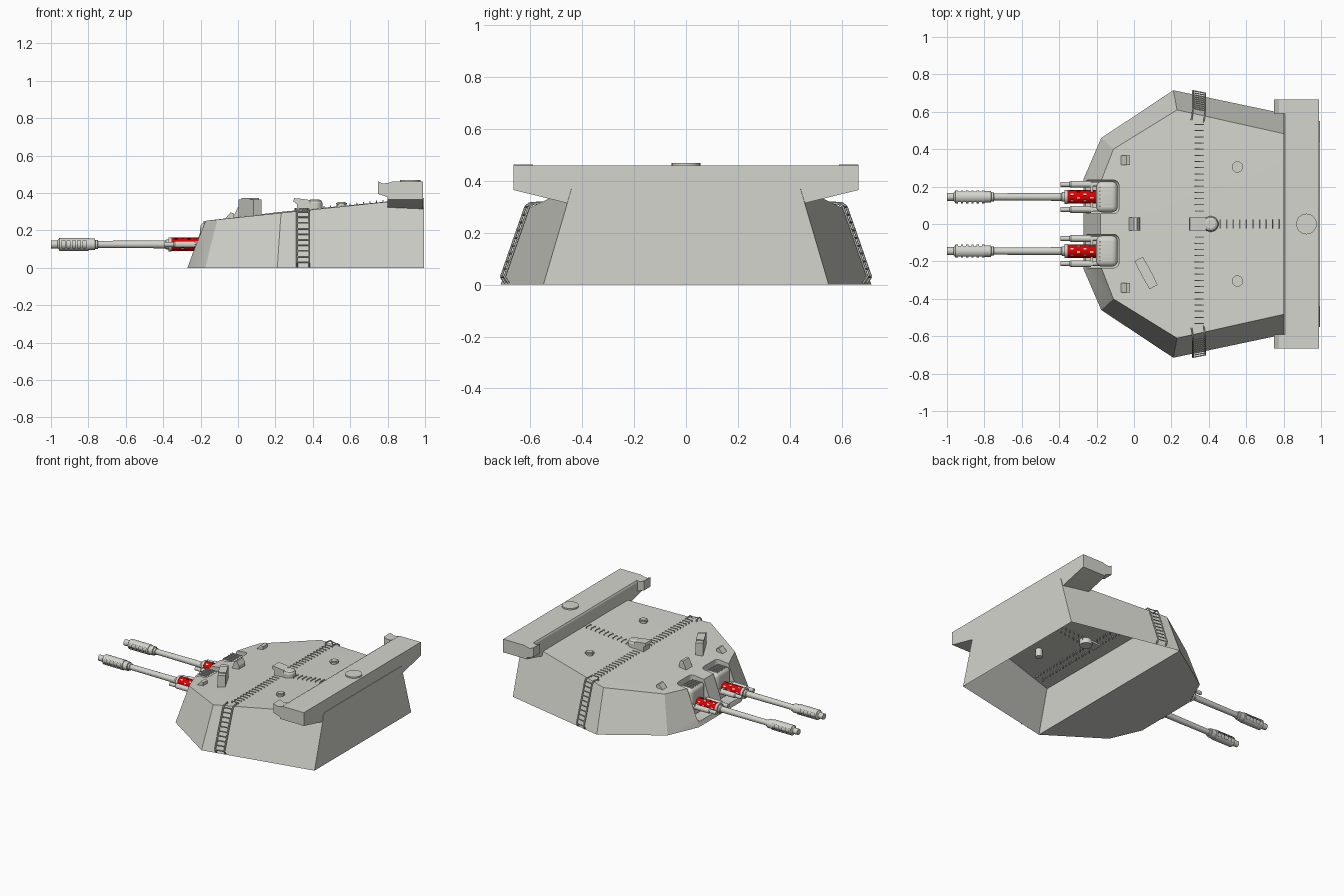
import bpy, bmesh, math
from mathutils import Vector, Matrix

if "Cube" in bpy.data.objects:
    bpy.data.objects.remove(bpy.data.objects["Cube"])


def material(name, rgb):
    m = bpy.data.materials.new(name)
    m.diffuse_color = (*rgb, 1)
    m.use_nodes = True
    m.node_tree.nodes["Principled BSDF"].inputs["Base Color"].default_value = m.diffuse_color
    return m


GREY = material("armour grey", (0.66, 0.66, 0.61))
RED = material("sleeve red", (0.72, 0.0, 0.0))


def finish(name, bm, mat=GREY):
    bmesh.ops.recalc_face_normals(bm, faces=bm.faces)
    me = bpy.data.meshes.new(name)
    bm.to_mesh(me)
    bm.free()
    me.materials.append(mat)
    ob = bpy.data.objects.new(name, me)
    bpy.context.collection.objects.link(ob)
    return ob


def box(name, c, size, rz=0, bevel=0):
    bm = bmesh.new()
    bmesh.ops.create_cube(bm, size=1, matrix=Matrix.Diagonal((*size, 1)))
    if bevel:
        bmesh.ops.bevel(bm, geom=bm.edges[:], offset=bevel, segments=4, profile=0.5, affect='EDGES')
    bm.transform(Matrix.Translation(c) @ Matrix.Rotation(rz, 4, 'Z'))
    return finish(name, bm)


def add_rod(bm, a, b, r, n=8):
    a, b = Vector(a), Vector(b)
    d = b - a
    m = Matrix.Translation((a + b) / 2) @ d.to_track_quat('Z', 'Y').to_matrix().to_4x4()
    bmesh.ops.create_cone(bm, cap_ends=True, segments=n, radius1=r, radius2=r, depth=d.length, matrix=m)


def cylinder(name, a, b, r, n=20):
    bm = bmesh.new()
    add_rod(bm, a, b, r, n)
    return finish(name, bm)


def lathe(name, profile, y, z, n=20, mat=GREY, skip=None):
    """Turned part along x; profile is (x, radius); skip(ring, seg) leaves holes."""
    bm = bmesh.new()
    rings = [[bm.verts.new((x, y + r * math.cos(k * math.tau / n), z + r * math.sin(k * math.tau / n)))
              for k in range(n)] for x, r in profile]
    for i in range(len(rings) - 1):
        for k in range(n):
            if skip and skip(i, k):
                continue
            j = (k + 1) % n
            bm.faces.new((rings[i][k], rings[i][j], rings[i + 1][j], rings[i + 1][k]))
    if not skip:
        bm.faces.new(rings[0])
        bm.faces.new(rings[-1])
    return finish(name, bm, mat)


def extrude(name, pts, offset, mat=GREY):
    bm = bmesh.new()
    f = bm.faces.new([bm.verts.new(p) for p in pts])
    ext = bmesh.ops.extrude_face_region(bm, geom=[f])
    bmesh.ops.translate(bm, vec=offset, verts=[v for v in ext['geom'] if isinstance(v, bmesh.types.BMVert)])
    return finish(name, bm, mat)


def roof_z(x):
    return 0.269 + 0.105 * x


# Hull shell: (bottom x, bottom y, top x, top y) from front to rear on one side
half = [(-0.27, 0.24, -0.18, 0.22), (-0.175, 0.46, -0.11, 0.40),
        (0.21, 0.715, 0.23, 0.61), (0.994, 0.55, 0.994, 0.44)]
ring = half + [(a, -b, c, -d) for a, b, c, d in reversed(half)]
bm = bmesh.new()
low = [bm.verts.new((a, b, 0)) for a, b, c, d in ring]
top = [bm.verts.new((c, d, roof_z(c))) for a, b, c, d in ring]
peak = bm.verts.new((0.22, 0, 0.298))
for i in range(len(ring)):
    j = (i + 1) % len(ring)
    bm.faces.new((low[i], low[j], top[j], top[i]))
    bm.faces.new((top[i], top[j], peak))
bm.faces.new(low[:3] + low[5:])
bm.faces.new(low[2:6])
hull = finish("hull_shell", bm)

# Gun slots cut out of the hull front, then the rear underside is opened
cutters = []
for s in (-1, 1):
    cut = box("slot_cutter", (-0.235, s * 0.145, 0.28), (0.31, 0.18, 0.50), bevel=0.03)
    cut.hide_render = True
    cutters.append(cut)
    mod = hull.modifiers.new("slot", 'BOOLEAN')
    mod.object, mod.operation, mod.solver = cut, 'DIFFERENCE', 'EXACT'
dg = bpy.context.evaluated_depsgraph_get()
hull_mesh = bpy.data.meshes.new_from_object(hull.evaluated_get(dg))
hull.modifiers.clear()
hull.data = hull_mesh
for c in cutters:
    bpy.data.objects.remove(c)
bm = bmesh.new()
bm.from_mesh(hull_mesh)
floor = [f for f in bm.faces if all(v.co.z < 1e-4 and v.co.x > 0.2 for v in f.verts)]
bmesh.ops.delete(bm, geom=floor, context='FACES_ONLY')
bm.to_mesh(hull_mesh)
bm.free()

# Bulkhead behind the closed front compartment
bm = bmesh.new()
bm.faces.new([bm.verts.new(p) for p in ((0.21, -0.714, 0), (0.21, 0.714, 0), (0.229, 0.609, 0.292),
                                        (0.22, 0, 0.297), (0.229, -0.609, 0.292))])
finish("inner_bulkhead", bm)

# Guns
GZ = 0.125
barrel = [(-1.0, 0.012), (-1.0, 0.021), (-0.965, 0.021), (-0.96, 0.026), (-0.80, 0.026),
          (-0.80, 0.031), (-0.765, 0.031), (-0.763, 0.024), (-0.75, 0.024), (-0.748, 0.019),
          (-0.39, 0.021), (-0.385, 0.026), (-0.36, 0.026), (-0.36, 0.029), (-0.16, 0.029)]
brake = [(-0.96, 0.024), (-0.955, 0.035)]
for k in range(5):
    brake += [(-0.942 + k * 0.028, 0.035), (-0.925 + k * 0.028, 0.035)]
brake += [(-0.80, 0.035), (-0.797, 0.028)]
for s in (-1, 1):
    y = s * 0.145
    lathe("gun_barrel", barrel, y, GZ)
    # muzzle brake with slots on both sides
    lathe("muzzle_brake", brake, y, GZ, 20, GREY,
          lambda i, k: i % 2 == 0 and 2 <= i <= 10 and k % 10 in (8, 9, 0, 1))
    # perforated red sleeve
    xs = [-0.358 + 0.158 * i / 9 for i in range(10)]
    lathe("perforated_sleeve", [(x, 0.036) for x in xs], y, GZ, 24, RED,
          lambda i, k: i % 2 == 1 and (k + 2 * (i // 2 % 2)) % 4 == 0)
    lathe("sleeve_flange", [(-0.372, 0.026), (-0.372, 0.038), (-0.356, 0.038), (-0.356, 0.026)], y, GZ)
    # recoil cylinders and their bracket
    for t in (-1, 1):
        lathe("recoil_cylinder", [(-0.392, 0.013), (-0.345, 0.013), (-0.338, 0.018), (-0.23, 0.018),
                                  (-0.228, 0.012), (-0.15, 0.012)], y + t * 0.067, GZ, 14)
    box("recoil_bracket", (-0.226, y, GZ), (0.012, 0.16, 0.03))
    # mantlet with cooling slats
    box("mantlet", (-0.145, y, 0.14), (0.115, 0.165, 0.205), bevel=0.03)
    for k in range(6):
        box("mantlet_slat", (-0.15, y - 0.05 + k * 0.02, 0.243), (0.07, 0.006, 0.012))

# Rangefinder housing across the rear
extrude("rangefinder_housing",
        [(0.80, -0.665, 0.44), (0.80, -0.665, 0.365), (0.80, -0.44, 0.31), (0.80, 0.44, 0.31),
         (0.80, 0.665, 0.365), (0.80, 0.665, 0.44)], (0.19, 0, 0))
extrude("rangefinder_lid",
        [(0.80, -0.665, 0.44), (0.806, -0.665, 0.452), (0.822, -0.665, 0.46),
         (0.99, -0.665, 0.46), (0.99, -0.665, 0.44)], (0, 1.33, 0))
for s in (-1, 1):
    extrude("rangefinder_window_hood",
            [(0.748, s * 0.665, 0.463), (0.775, s * 0.665, 0.45), (0.81, s * 0.665, 0.455),
             (0.81, s * 0.665, 0.375), (0.748, s * 0.665, 0.395)], (0, -s * 0.075, 0))
cylinder("rangefinder_hatch", (0.922, 0, 0.45), (0.922, 0, 0.47), 0.055, 28)

# Side ladders that follow the sloping walls
for s in (-1, 1):
    bm = bmesh.new()
    path = [Vector((0.348, s * 0.69, 0.006)), Vector((0.348, s * 0.706, 0.03)),
            Vector((0.348, s * 0.612, 0.30)), Vector((0.346, s * 0.596, 0.313)),
            Vector((0.340, s * 0.555, 0.316)), Vector((0.340, s * 0.552, 0.295))]
    side = Vector((1, -s * 0.2, 0)).normalized() * 0.033
    for t in (-1, 1):
        for a, b in zip(path, path[1:]):
            add_rod(bm, a + t * side, b + t * side, 0.005, 6)
    for k in range(10):
        p = path[1].lerp(path[2], k * 0.111)
        add_rod(bm, p - side, p + side, 0.004, 6)
    finish("side_ladder", bm)


# Roof foot rungs: small staples, lengthwise and crosswise
def staple(name, x, y, d):
    bm = bmesh.new()
    c, d = Vector((x, y, roof_z(x) + 0.01)), Vector(d)
    add_rod(bm, c - d, c + d, 0.003, 6)
    for e in (c - d, c + d):
        add_rod(bm, e, e - Vector((0, 0, 0.03)), 0.003, 6)
    finish(name, bm)


for k in range(10):
    staple("roof_rung", 0.46 + k * 0.035, 0, (0, 0.025, 0))
for k in range(15):
    for s in (-1, 1):
        staple("cross_rung", 0.35, s * (0.07 + k * 0.033), (0.025, 0, 0))

# Roof fittings
lathe_top = [(0.28, 0.042), (0.345, 0.042), (0.358, 0.036), (0.364, 0.024)]
for (z0, r0), (z1, r1) in zip(lathe_top, lathe_top[1:]):
    bm = bmesh.new()
    bmesh.ops.create_cone(bm, cap_ends=True, segments=24, radius1=r0, radius2=r1, depth=z1 - z0,
                          matrix=Matrix.Translation((0.41, 0, (z0 + z1) / 2)))
    finish("vent_dome", bm)
extrude("vent_hood", [(0.295, -0.035, 0.355), (0.315, -0.035, 0.34), (0.315, -0.035, 0.295),
                      (0.385, -0.035, 0.30), (0.385, -0.035, 0.362), (0.345, -0.035, 0.368),
                      (0.30, -0.035, 0.372)], (0, 0.07, 0))
for s in (-1, 1):
    cylinder("roof_port", (0.553, s * 0.305, 0.275), (0.553, s * 0.305, 0.338), 0.023, 20)
    cylinder("roof_port_cap", (0.553, s * 0.305, 0.338), (0.553, s * 0.305, 0.347), 0.030, 20)
    cylinder("roof_port_lid", (0.553, s * 0.305, 0.347), (0.553, s * 0.305, 0.352), 0.021, 20)
    extrude("sight_hood", [(-0.075, s * 0.34 - 0.025, 0.255), (-0.022, s * 0.34 - 0.025, 0.255),
                           (-0.022, s * 0.34 - 0.025, 0.29), (-0.04, s * 0.34 - 0.025, 0.296)], (0, 0.05, 0))
extrude("centre_sight", [(-0.03, -0.035, 0.26), (0.032, -0.035, 0.26), (0.032, -0.035, 0.30),
                         (0.015, -0.035, 0.328), (0.0, -0.035, 0.325)], (0, 0.07, 0))
a = math.radians(28)
box("periscope_box", (0.065, -0.262, 0.315), (0.05, 0.17, 0.10), rz=a)
box("periscope_lid", (0.065, -0.262, 0.368), (0.054, 0.10, 0.008), rz=a)

# Smooth round parts, keep hard edges
bpy.ops.object.select_all(action='DESELECT')
for ob in bpy.context.collection.objects:
    ob.select_set(True)
bpy.context.view_layer.objects.active = hull
bpy.ops.object.shade_smooth_by_angle(angle=math.radians(25))
